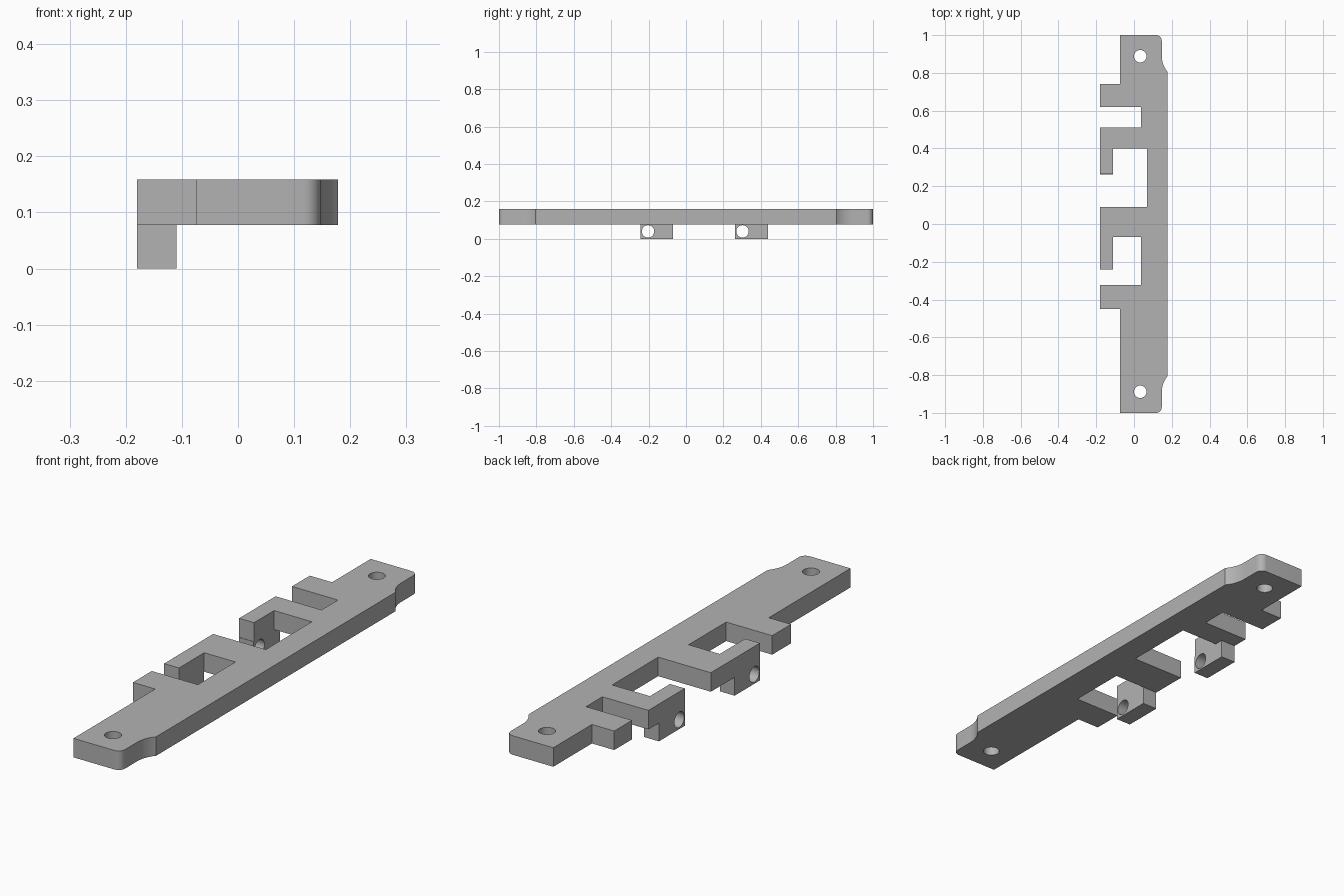
import bpy, bmesh
from math import sin, cos, pi, radians, asin
from mathutils import Matrix, Vector

cube = bpy.data.objects.get("Cube")
if cube:
    bpy.data.objects.remove(cube, do_unlink=True)

grey = bpy.data.materials.new("plain grey")
grey.use_nodes = True
colour = (0.45, 0.45, 0.45, 1)
grey.diffuse_color = colour
grey.node_tree.nodes["Principled BSDF"].inputs["Base Color"].default_value = colour

BOTTOM, TOP = 0.078, 0.159      # plate heights
OUTER, INNER = 0.178, 0.147     # wide and narrow right edge
LEFT, TIP = -0.075, -0.18       # plate left edge and hook tips
HOOK = -0.11                    # inner side of the hooks


def new_object(name, bm):
    mesh = bpy.data.meshes.new(name)
    bm.to_mesh(mesh)
    bm.free()
    mesh.materials.append(grey)
    obj = bpy.data.objects.new(name, mesh)
    bpy.context.collection.objects.link(obj)
    return obj


def prism(name, outline, low, high):
    bm = bmesh.new()
    face = bm.faces.new([bm.verts.new((x, y, low)) for x, y in outline])
    out = bmesh.ops.extrude_face_region(bm, geom=[face])
    verts = [v for v in out["geom"] if isinstance(v, bmesh.types.BMVert)]
    bmesh.ops.translate(bm, verts=verts, vec=(0, 0, high - low))
    bmesh.ops.recalc_face_normals(bm, faces=bm.faces)
    return new_object(name, bm)


def drill(obj, centre, axis, radius=0.033):
    bm = bmesh.new()
    turn = Vector((0, 0, 1)).rotation_difference(Vector(axis)).to_matrix().to_4x4()
    bmesh.ops.create_cone(bm, cap_ends=True, segments=40, radius1=radius,
                          radius2=radius, depth=0.3,
                          matrix=Matrix.Translation(centre) @ turn)
    cutter = new_object("hole_cutter", bm)
    cutter.hide_render = True
    mod = obj.modifiers.new("hole", "BOOLEAN")
    mod.operation, mod.solver, mod.object = "DIFFERENCE", "EXACT", cutter
    bpy.context.view_layer.objects.active = obj
    bpy.ops.object.modifier_apply(modifier=mod.name)
    bpy.data.objects.remove(cutter, do_unlink=True)


def smooth(obj):
    bpy.ops.object.select_all(action="DESELECT")
    obj.select_set(True)
    bpy.context.view_layer.objects.active = obj
    bpy.ops.object.shade_smooth_by_angle(angle=radians(30))


# Right edge at the back end: concave flare, narrow neck, rounded corner
step, length, corner = OUTER - INNER, 0.085, 0.03
flare = (step ** 2 + length ** 2) / (2 * step)
sweep = asin(length / flare)
end_edge = []
for i in range(11):
    a = sweep * (1 - i / 10)
    end_edge.append((INNER + flare * (1 - cos(a)), 0.805 + length - flare * sin(a)))
for i in range(9):
    a = pi / 2 * i / 8
    end_edge.append((INNER - corner + corner * cos(a), 1 - corner + corner * sin(a)))

# Left edge from back to front: tabs, hooks and notches
left_edge = [
    (LEFT, 1), (LEFT, 0.74), (TIP, 0.74), (TIP, 0.62), (0.037, 0.62),
    (0.037, 0.51), (TIP, 0.51), (TIP, 0.265), (HOOK, 0.265), (HOOK, 0.4),
    (0.068, 0.4), (0.068, 0.09), (TIP, 0.09), (TIP, -0.24), (HOOK, -0.24),
    (HOOK, -0.07), (0.037, -0.07), (0.037, -0.323), (TIP, -0.323),
    (TIP, -0.45), (LEFT, -0.45), (LEFT, -1),
]
front_edge = [(x, -y) for x, y in reversed(end_edge)]
plate = prism("mounting_plate", end_edge + left_edge + front_edge, BOTTOM, TOP)
for side in (-1, 1):
    drill(plate, (0.033, side * 0.888, 0.12), (0, 0, 1))
smooth(plate)

# Drilled lugs hanging below the hooks
for name, y0, y1 in (("front_lug", -0.242, -0.07), ("back_lug", 0.263, 0.439)):
    lug = prism(name, [(TIP, y0), (HOOK, y0), (HOOK, y1), (TIP, y1)], 0, BOTTOM)
    drill(lug, (-0.145, y0 + 0.039, 0.04), (1, 0, 0))
    smooth(lug)
